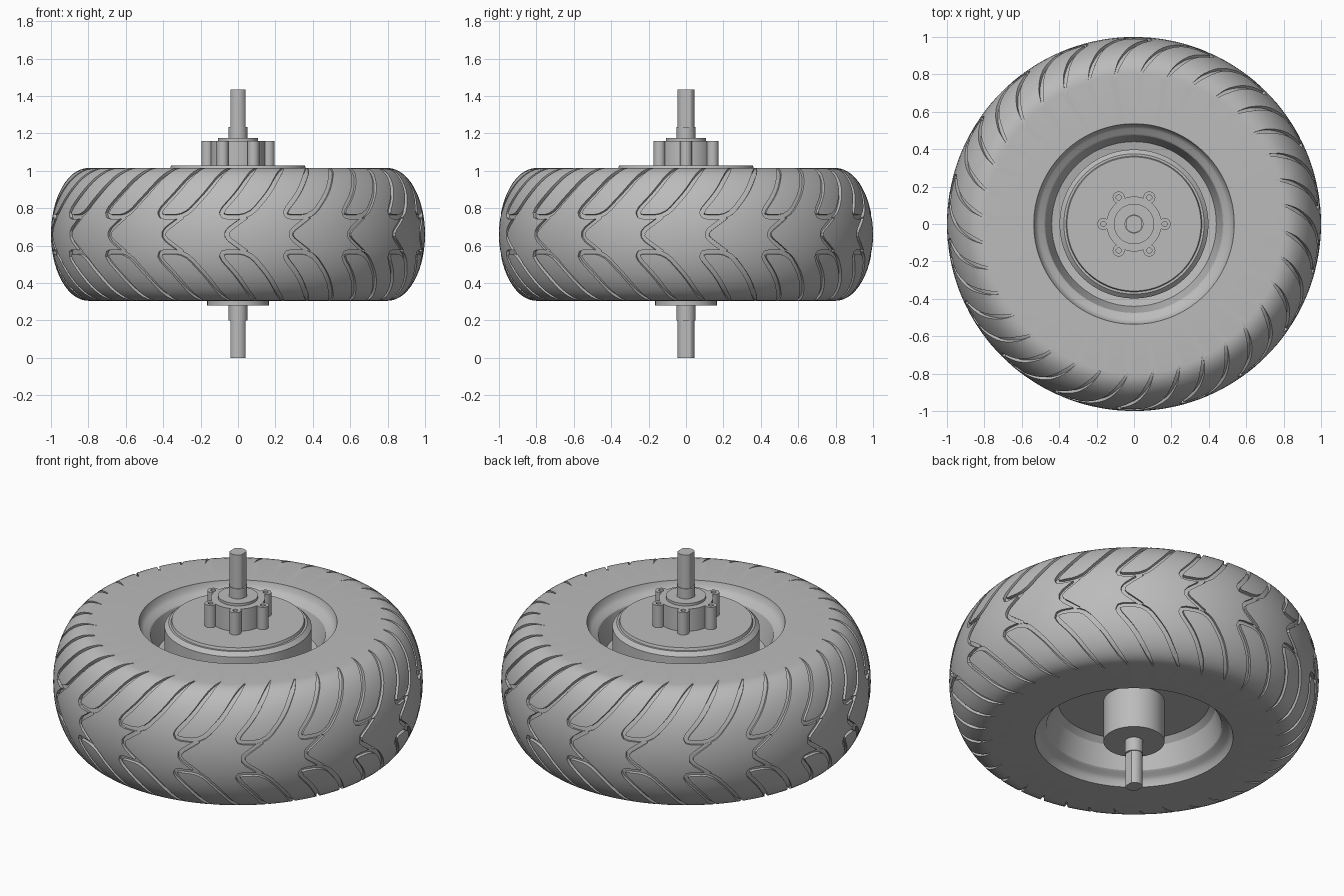
import bpy, bmesh, math
from mathutils import Vector, Matrix

cube = bpy.data.objects.get("Cube")
if cube:
    bpy.data.objects.remove(cube, do_unlink=True)

TAU = math.tau
MID, HALF = 0.66, 0.355          # tyre centre height and half width
PITCHES = 18
PITCH = TAU / PITCHES

grey = bpy.data.materials.new("plain_grey")
grey.use_nodes = True
colour = (0.5, 0.5, 0.5, 1)
grey.diffuse_color = colour
grey.node_tree.nodes["Principled BSDF"].inputs["Base Color"].default_value = colour


def make_object(name, bm):
    bmesh.ops.recalc_face_normals(bm, faces=bm.faces)
    mesh = bpy.data.meshes.new(name)
    bm.to_mesh(mesh)
    bm.free()
    mesh.materials.append(grey)
    ob = bpy.data.objects.new(name, mesh)
    bpy.context.collection.objects.link(ob)
    return ob


def activate(ob):
    bpy.ops.object.select_all(action='DESELECT')
    ob.select_set(True)
    bpy.context.view_layer.objects.active = ob


def smooth(ob):
    activate(ob)
    bpy.ops.object.shade_smooth_by_angle(angle=math.radians(28))


def lathe(name, profile, segments=64, closed=False, centre=(0, 0)):
    """Revolve a radius/height profile around the vertical axis."""
    bm = bmesh.new()
    rings = []
    for k in range(segments):
        a = TAU * k / segments
        rings.append([bm.verts.new((r * math.cos(a), r * math.sin(a), z)) for r, z in profile])
    count = len(profile)
    for k in range(segments):
        one, two = rings[k], rings[(k + 1) % segments]
        for i in range(count if closed else count - 1):
            j = (i + 1) % count
            bm.faces.new((one[i], two[i], two[j], one[j]))
    bmesh.ops.remove_doubles(bm, verts=bm.verts, dist=1e-5)
    bmesh.ops.translate(bm, verts=bm.verts, vec=(*centre, 0))
    return make_object(name, bm)


def section(t):
    """Tyre cross-section: elliptical tread running onto flat side walls."""
    side = math.copysign(1, t)
    t = abs(t)
    if t <= math.pi / 2:
        return 0.8 + 0.2 * math.cos(t), MID + side * HALF * math.sin(t)
    return 0.8 - 0.2 * (t - math.pi / 2), MID + side * HALF


def surface(a, t):
    r, z = section(t)
    return Vector((r * math.cos(a), r * math.sin(a), z))


def surface_normal(a, t):
    along = surface(a, t + 0.01) - surface(a, t - 0.01)
    around = Vector((-math.sin(a), math.cos(a), 0))
    return around.cross(along).normalized()


def rounded(path, passes=2):
    """Corner cutting, then even subdivision of the path."""
    for _ in range(passes):
        new = [path[0]]
        for p, q in zip(path, path[1:]):
            new += [p.lerp(q, 0.2), p.lerp(q, 0.8)]
        path = new + [path[-1]]
    dense = [path[0]]
    for p, q in zip(path, path[1:]):
        n = max(1, math.ceil((q - p).length / 0.05))
        dense += [p.lerp(q, (i + 1) / n) for i in range(n)]
    out = [dense[0]]
    for p in dense[1:]:
        if (p - out[-1]).length > 0.008:
            out.append(p)
    return out


def add_groove(bm, path, depth, width, taper):
    """Square-section sweep that follows the tyre surface."""
    pts = [surface(*p) for p in path]
    rings = []
    for i, p in enumerate(path):
        tangent = pts[min(i + 1, len(pts) - 1)] - pts[max(i - 1, 0)]
        n = surface_normal(*p)
        side = n.cross(tangent).normalized()
        fade = min(1, max(0.12, (1.75 - abs(p.y)) / 0.55)) if taper else 1
        w, d = side * width * fade / 2, n * depth * fade
        top = n * 0.03
        rings.append([bm.verts.new(pts[i] + o) for o in (w - d, w + top, -w + top, -w - d)])
    for one, two in zip(rings, rings[1:]):
        for i in range(4):
            j = (i + 1) % 4
            bm.faces.new((one[i], one[j], two[j], two[i]))
    bm.faces.new(rings[0])
    bm.faces.new(rings[-1])


def cut(target, bm):
    cutter = make_object("groove_cutter", bm)
    cutter.hide_render = True
    mod = target.modifiers.new("cut", 'BOOLEAN')
    mod.operation = 'DIFFERENCE'
    mod.solver = 'EXACT'
    mod.object = cutter
    activate(target)
    bpy.ops.object.modifier_apply(modifier=mod.name)
    bpy.data.objects.remove(cutter, do_unlink=True)


# Tyre body
steps = 28
tread = [section(math.pi * (i / steps - 0.5)) for i in range(steps + 1)]
bead = [(0.536, MID + HALF), (0.525, MID + 0.3), (0.525, MID - 0.3), (0.536, MID - HALF)]
tyre = lathe("tyre", tread + bead, 144, closed=True)

# Tread: paired shoulder grooves joined by a step, and centre chevrons
EDGE = 0.27
shoulder = [(0.12, 0.7), (0.2, 1.2)]
half = PITCH / 2
shoulders, chevrons = bmesh.new(), bmesh.new()
for k in range(PITCHES):
    start = k * PITCH + 0.06
    for side in (1, -1):
        long_arm = [(a, t) for a, t in shoulder] + [(0.26, 1.74)]
        short_arm = [(a + half, t) for a, t in shoulder] + [(0.25 + half, 1.6)]
        pts = long_arm[::-1] + [(0, EDGE), (half, EDGE)] + short_arm
        path = rounded([Vector((start + a, side * t)) for a, t in pts])
        add_groove(shoulders, path, 0.018, 0.024, True)
    pts = [(half - 0.015, EDGE), (0.03, 0), (half - 0.015, -EDGE)]
    path = rounded([Vector((start + a, t)) for a, t in pts])
    add_groove(chevrons, path, 0.016, 0.022, False)
cut(tyre, shoulders)
cut(tyre, chevrons)
smooth(tyre)

# Rim dishes: shallow at the top, deep at the bottom
smooth(lathe("rim_top", [(0.536, 1.014), (0.528, 0.985), (0.51, 0.965), (0.485, 0.955),
                         (0.475, 0.945), (0.44, 0.82), (0.39, 0.81)], 96))
smooth(lathe("rim_bottom", [(0.536, 0.306), (0.528, 0.335), (0.51, 0.355), (0.485, 0.365),
                            (0.475, 0.375), (0.44, 0.5), (0.41, 0.53), (0, 0.53)], 96))

# Motor drum and lower boss
smooth(lathe("hub_drum", [(0.398, 0.8), (0.398, 0.99), (0.375, 1.012), (0.363, 1.012),
                          (0.358, 1.027), (0, 1.027)], 96))
smooth(lathe("lower_boss", [(0.165, 0.535), (0.165, 0.28), (0, 0.28)]))

# Bearing cap with six screw lugs
smooth(lathe("bearing_cap", [(0.147, 1.02), (0.147, 1.16), (0.108, 1.16),
                             (0.108, 1.175), (0, 1.175)]))
for k in range(6):
    a = TAU * k / 6
    lug = [(0.032, 1.02), (0.032, 1.16), (0.014, 1.16), (0.014, 1.13), (0, 1.13)]
    smooth(lathe("screw_lug", lug, 20, centre=(0.164 * math.cos(a), 0.164 * math.sin(a))))

# Axle: round shoulders, flatted ends
smooth(lathe("axle_shoulder", [(0, 0.2), (0.05, 0.2), (0.05, 1.235), (0, 1.235)], 40))
bm = bmesh.new()
bmesh.ops.create_cone(bm, cap_ends=True, segments=48, radius1=0.046, radius2=0.046,
                      depth=1.435, matrix=Matrix.Translation((0, 0, 0.7175)))
for side in (1, -1):
    geom = bm.verts[:] + bm.edges[:] + bm.faces[:]
    res = bmesh.ops.bisect_plane(bm, geom=geom, plane_co=(side * 0.039, 0, 0),
                                 plane_no=(side, 0, 0), clear_outer=True)
    bmesh.ops.edgeloop_fill(bm, edges=[e for e in res["geom_cut"]
                                       if isinstance(e, bmesh.types.BMEdge)])
smooth(make_object("axle", bm))
